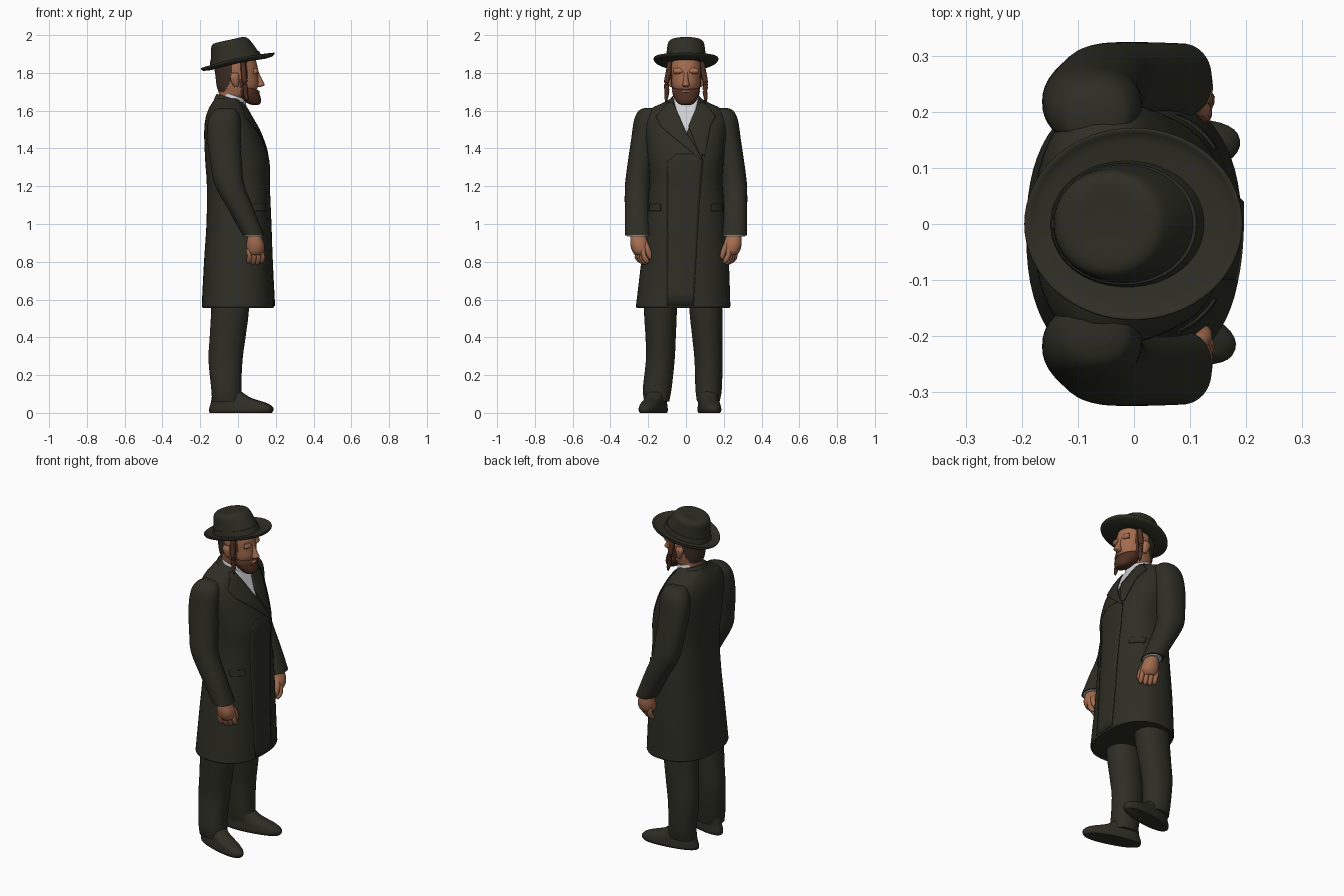
import bpy, math
from mathutils import Vector, Matrix


def mat(name, c):
    m = bpy.data.materials.new(name)
    m.diffuse_color = (*c, 1)
    return m


CLOTH = mat("dark cloth", (0.027, 0.027, 0.018))
SKIN = mat("skin", (0.37, 0.15, 0.078))
BEARD = mat("brown beard", (0.075, 0.028, 0.015))
HAIR = mat("dark hair", (0.045, 0.027, 0.018))
SHIRT = mat("white shirt", (0.62, 0.63, 0.66))


def build(name, verts, faces, mats, rule=None, angle=50):
    me = bpy.data.meshes.new(name)
    me.from_pydata([tuple(v) for v in verts], [], faces)
    for m in mats:
        me.materials.append(m)
    if rule:
        for p in me.polygons:
            p.material_index = rule(p.center)
    me.shade_smooth()
    me.set_sharp_from_angle(angle=math.radians(angle))
    ob = bpy.data.objects.new(name, me)
    bpy.context.collection.objects.link(ob)
    return ob


def resample(secs, k=5):
    """Smooth curve through the section rows."""
    out = []
    for i in range(len(secs) - 1):
        a, b, c, d = (secs[max(0, min(len(secs) - 1, i + o))] for o in (-1, 0, 1, 2))
        for s in range(k):
            t = s / k
            out.append([0.5 * (2 * q + (r - p) * t + (2 * p - 5 * q + 4 * r - w) * t * t
                               + (3 * q - p - 3 * r + w) * t ** 3) for p, q, r, w in zip(a, b, c, d)])
    return out + [list(secs[-1])]


def sup(v, e):
    return math.copysign(abs(v) ** (2 / e), v)


def loft(name, secs, mats, e=2.0, n=40, k=5, slope=0.0, rule=None, caps=True, flip=1, angle=50):
    """Stack of rings; each section is x, y, z, rx, ry."""
    verts, faces = [], []
    rings = resample(secs, k)
    for x, y, z, rx, ry in rings:
        for i in range(n):
            a = 2 * math.pi * i / n
            px = x + rx * sup(math.cos(a), e)
            verts.append((px, (y + ry * sup(math.sin(a), e)) * flip, z + slope * px))
    up = (rings[-1][2] > rings[0][2]) == (flip > 0)
    for r in range(len(rings) - 1):
        for i in range(n):
            j = (i + 1) % n
            f = (r * n + i, r * n + j, r * n + n + j, r * n + n + i)
            faces.append(f if up else f[::-1])
    if caps:
        lo, hi = list(range(n)), list(range(len(verts) - n, len(verts)))
        faces += [lo[::-1], hi] if up else [lo, hi[::-1]]
    return build(name, verts, faces, mats, rule, angle)


def tube(name, pts, m, n=10):
    """Tapered round tube; each point is x, y, z, radius."""
    pts = resample(pts, 4)
    verts, faces = [], []
    for i, p in enumerate(pts):
        d = Vector(pts[min(i + 1, len(pts) - 1)][:3]) - Vector(pts[max(i - 1, 0)][:3])
        q = Vector((0, 0, 1)).rotation_difference(d)
        for s in range(n):
            a = 2 * math.pi * s / n
            verts.append(Vector(p[:3]) + q @ Vector((math.cos(a) * p[3], math.sin(a) * p[3], 0)))
    for r in range(len(pts) - 1):
        for s in range(n):
            t = (s + 1) % n
            faces.append((r * n + s, r * n + t, r * n + n + t, r * n + n + s))
    faces += [list(range(n))[::-1], list(range(len(verts) - n, len(verts)))]
    return build(name, verts, faces, [m], angle=70)


# Coat body, with an open hem and lining
E = 2.4
coat = [(0, -.015, .565, .192, .25), (0, -.005, .8, .18, .232), (.003, 0, 1.0, .17, .215),
        (0, 0, 1.2, .165, .194), (-.006, 0, 1.34, .168, .2), (-.032, 0, 1.48, .147, .215),
        (-.05, 0, 1.56, .122, .215), (-.055, 0, 1.61, .1, .185), (-.055, 0, 1.64, .083, .125),
        (-.055, 0, 1.665, .066, .08)]
loft("coat_body", coat, [CLOTH], E, n=64)
loft("coat_lining", [(0, -.015, .565, .192, .25), (0, -.014, .57, .182, .24), (0, -.005, .75, .17, .22)],
     [CLOTH], E, n=64, k=2, caps=False).data.flip_normals()
loft("coat_inner_top", [(0, -.005, .74, .17, .22), (0, -.005, .75, .17, .22)], [CLOTH], E, k=1)
rings = resample(coat)


def coat_x(y, z):
    """Front of the coat at a given y and z."""
    for a, b in zip(rings, rings[1:]):
        if a[2] <= z <= b[2]:
            break
    t = max(0, min(1, (z - a[2]) / (b[2] - a[2])))
    x, yc, _, rx, ry = [p + (q - p) * t for p, q in zip(a, b)]
    return x + rx * max(0, 1 - min(1, abs(y - yc) / ry) ** E) ** (1 / E)


def patch(name, rows, m, off0, off1, thick=.005, nu=10, nv=8):
    """Thin plate laid on the coat front; each row is z, y left, y right (top to bottom)."""
    pts = []
    for a, b in zip(rows, rows[1:]):
        pts += [[p + (q - p) * s / nv for p, q in zip(a, b)] for s in range(nv)]
    pts.append(rows[-1])
    verts = [(coat_x(l + (r - l) * j / nu, z) + off0 + (off1 - off0) * j / nu, l + (r - l) * j / nu, z)
             for z, l, r in pts for j in range(nu + 1)]
    w = nu + 1
    faces = [(i * w + j, i * w + w + j, i * w + w + j + 1, i * w + j + 1)
             for i in range(len(pts) - 1) for j in range(nu)]
    ob = build(name, verts, faces, [m])
    s = ob.modifiers.new("thickness", "SOLIDIFY")
    s.thickness, s.offset = thick, -1


# Coat front details and shirt
patch("shirt_front", [(1.66, -.066, .066), (1.6, -.05, .05), (1.48, -.003, .003)], SHIRT, .004, .004)
patch("coat_overlap", [(1.37, -.05, .08), (1.33, -.1, .09), (1.1, -.1, .07), (.567, -.1, .04)],
      CLOTH, .0, .006)
patch("lapel_left", [(1.645, .07, .095), (1.57, .035, .16), (1.52, .014, .13), (1.36, .075, .1)],
      CLOTH, .008, .007)
patch("lapel_right", [(1.645, -.095, -.07), (1.57, -.16, -.035), (1.52, -.135, -.014), (1.48, -.09, .005),
                      (1.34, .08, .09)], CLOTH, .007, .01)
for side, s in (("left", 1), ("right", -1)):
    l, r = sorted((s * .135, s * .195))
    patch("pocket_flap_" + side, [(1.105, l, r), (1.07, l, r)], CLOTH, .007, .007)
loft("coat_collar", [(-.052, 0, 1.6, .082, .098), (-.05, 0, 1.64, .07, .086), (-.05, 0, 1.655, .062, .075)],
     [CLOTH], 2, slope=-.3)
loft("shirt_collar", [(-.022, 0, 1.62, .068, .072), (-.025, 0, 1.668, .066, .068), (-.025, 0, 1.672, .06, .06)],
     [SHIRT], 2, slope=-.35)

# Arms, cuffs and hands
sleeve = [(-.065, .185, 1.615, .03, .03), (-.067, .195, 1.6, .062, .055), (-.072, .207, 1.55, .085, .068),
          (-.075, .222, 1.45, .088, .068), (-.06, .245, 1.3, .082, .067), (-.042, .256, 1.2, .078, .067),
          (.02, .259, 1.07, .068, .065), (.082, .256, .94, .057, .066)]
palm = [(.082, .254, .96, .034, .036), (.088, .252, .93, .038, .042), (.092, .246, .89, .048, .048),
        (.092, .24, .855, .046, .044), (.09, .235, .835, .034, .034)]
for side, s in (("left", 1), ("right", -1)):
    loft("sleeve_" + side, sleeve, [CLOTH], 2.2, flip=s)
    loft("cuff_" + side, [(.08, .255, .96, .05, .058), (.084, .255, .934, .05, .058)], [SHIRT], flip=s, k=1)
    loft("hand_" + side, palm, [SKIN], 2.2, flip=s, n=24)
    for i in range(4):
        x, y = .055 + .023 * i, .262 - .012 * i
        tip = .785 + .006 * abs(i - 1.5)
        tube("finger_%s_%d" % (side, i), [(x, s * y, .87, .014), (x + .006, s * (y - .003), .83, .0145),
             (x + .002, s * (y - .018), tip + .012, .013), (x - .002, s * (y - .027), tip, .006)], SKIN)
    tube("thumb_" + side, [(.1, s * .225, .91, .016), (.122, s * .205, .87, .016),
                           (.125, s * .193, .83, .013), (.122, s * .19, .815, .006)], SKIN)

# Trousers and shoes
left = [(-.04, .1, .74, .1, .085), (-.042, .105, .55, .1, .087), (-.055, .113, .4, .095, .08),
        (-.066, .119, .28, .09, .074), (-.062, .12, .13, .08, .07), (-.055, .118, .06, .082, .06)]
right = [(-.04, .13, .74, .1, .085), (-.042, .135, .55, .1, .087), (-.055, .134, .4, .095, .08),
         (-.066, .136, .28, .09, .076), (-.062, .152, .13, .08, .076), (-.055, .155, .06, .082, .066)]
shoe = [(.015, 0, 0, .166, .05), (.018, 0, .012, .172, .056), (.018, 0, .03, .17, .055),
        (.005, 0, .052, .15, .052), (-.035, 0, .08, .105, .05), (-.06, 0, .115, .075, .05)]
for side, s, legs, y, yaw in (("left", 1, left, .112, .15), ("right", -1, right, -.15, -.3)):
    loft("trouser_leg_" + side, legs, [CLOTH], 2.1, flip=s)
    ob = loft("shoe_" + side, shoe, [CLOTH], 2.3)
    pivot = Matrix.Translation((-.06, 0, 0))
    ob.data.transform(Matrix.Translation((0, y, 0)) @ pivot @ Matrix.Rotation(yaw, 4, 'Z') @ pivot.inverted())


# Head: hair behind, sideburns, beard below, skin elsewhere
def head_rule(c):
    if c.z > 1.70 and c.x < -.035 - max(0, 1.76 - c.z) * .6:
        return 2
    if (.012 < c.x < .05 and c.z > 1.69) or (c.x > .02 and 1.64 < c.z < 1.70):
        return 1
    return 0


loft("head", [(-.035, 0, 1.58, .06, .06), (-.035, 0, 1.66, .062, .06), (-.01, 0, 1.695, .092, .068),
              (-.003, 0, 1.73, .11, .077), (-.006, 0, 1.78, .113, .082), (-.01, 0, 1.83, .114, .085),
              (-.012, 0, 1.89, .1, .08)], [SKIN, BEARD, HAIR], 2.15, n=72, k=8, rule=head_rule)
loft("beard", [(.09, 0, 1.63, .015, .022), (.085, 0, 1.638, .033, .042), (.07, 0, 1.66, .052, .058),
               (.055, 0, 1.685, .06, .07), (.045, 0, 1.705, .064, .073), (.038, 0, 1.72, .05, .068)],
     [BEARD], 2.1, slope=0)
loft("nose", [(.105, 0, 1.725, .012, .012), (.117, 0, 1.735, .024, .02), (.112, 0, 1.755, .021, .015),
              (.104, 0, 1.79, .012, .01), (.096, 0, 1.82, .008, .012)], [SKIN], n=16)
loft("lower_lip", [(.1, 0, 1.695, .011, .014), (.103, 0, 1.7, .014, .022), (.1, 0, 1.706, .01, .018)],
     [SKIN], n=16, k=3)
for side, s in (("left", 1), ("right", -1)):
    loft("brow_" + side, [(.088, .038, 1.795, .012, .024), (.094, .038, 1.808, .016, .03),
                          (.09, .038, 1.825, .01, .026)], [SKIN], flip=s, n=16, k=3)
    loft("ear_" + side, [(-.01, .078, 1.725, .01, .007), (-.014, .084, 1.745, .018, .012),
                         (-.018, .088, 1.78, .024, .014), (-.016, .084, 1.8, .014, .009)], [SKIN], flip=s, n=16)
    tube("sidelock_" + side, [(.028, s * .084, 1.86, .014), (.03, s * .093, 1.8, .015), (.036, s * .103, 1.75, .014),
                              (.04, s * .101, 1.7, .013), (.046, s * .105, 1.66, .009),
                              (.047, s * .103, 1.645, .003)], BEARD)

# Hat: tilted crown and brim
loft("hat_crown", [(-.012, 0, 1.855, .134, .11), (-.018, 0, 1.885, .127, .106), (-.03, 0, 1.93, .113, .101),
                   (-.042, 0, 1.965, .1, .096), (-.047, 0, 1.98, .087, .085), (-.048, 0, 1.985, .065, .064),
                   (-.048, 0, 1.983, .03, .03)], [CLOTH], 2.05, n=56, slope=.22)
loft("hat_band", [(-.012, 0, 1.86, .137, .113), (-.018, 0, 1.892, .129, .108)], [CLOTH], 2.05, n=56, slope=.22, k=1)
brim = [(0, 0, 1.852, .1, .085), (0, 0, 1.848, .14, .12), (-.001, 0, 1.852, .18, .158), (-.001, 0, 1.86, .193, .17),
        (-.001, 0, 1.868, .194, .171), (-.001, 0, 1.87, .188, .166), (-.001, 0, 1.864, .17, .15),
        (-.005, 0, 1.862, .13, .11)]
hat = loft("hat_brim", brim, [CLOTH], 2, n=64, slope=.21)
for v in hat.data.vertices:  # sides curl up a little
    v.co.z += .4 * v.co.y ** 2 - .003
